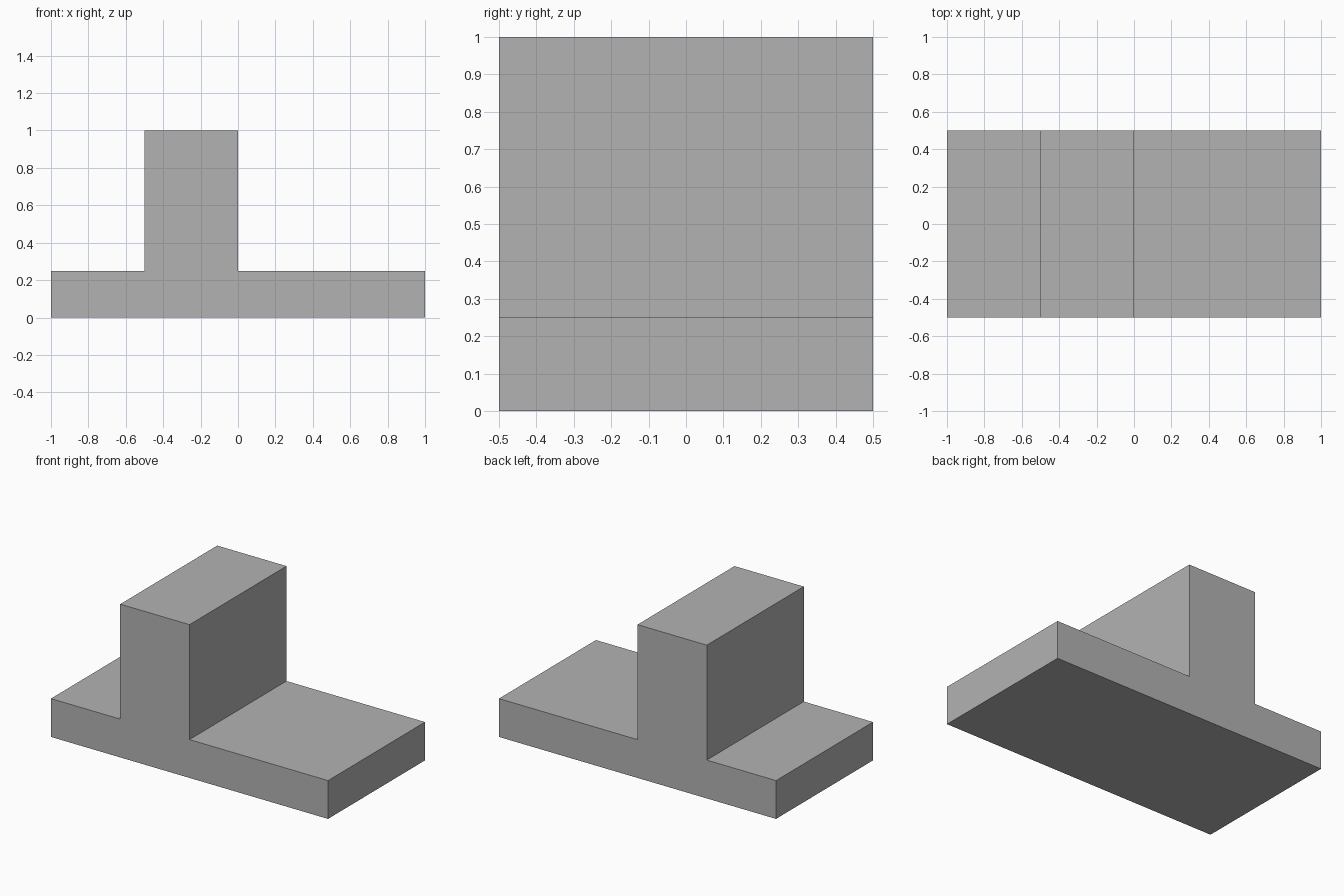
import bpy
import bmesh
from mathutils import Vector

cube = bpy.data.objects.get("Cube")
if cube:
    bpy.data.objects.remove(cube, do_unlink=True)

# Single grey material
grey = bpy.data.materials.new("mid_grey")
grey.use_nodes = True
colour = (0.45, 0.45, 0.45, 1)
grey.diffuse_color = colour
grey.node_tree.nodes["Principled BSDF"].inputs["Base Color"].default_value = colour


def extrude_profile(name, profile, depth, material):
    """Extrude an x-z outline along y, centred on y = 0."""
    bm = bmesh.new()
    face = bm.faces.new([bm.verts.new((x, -depth / 2, z)) for x, z in profile])
    result = bmesh.ops.extrude_face_region(bm, geom=[face], use_keep_orig=True)
    moved = [g for g in result["geom"] if isinstance(g, bmesh.types.BMVert)]
    bmesh.ops.translate(bm, verts=moved, vec=Vector((0, depth, 0)))
    bmesh.ops.recalc_face_normals(bm, faces=bm.faces)
    mesh = bpy.data.meshes.new(name)
    bm.to_mesh(mesh)
    bm.free()
    mesh.materials.append(material)
    obj = bpy.data.objects.new(name, mesh)
    bpy.context.collection.objects.link(obj)
    return obj


# Flat base with an off-centre upright wall, as one solid block
base_top, wall_top = 0.25, 1.0
wall_right, wall_left = -0.5, 0.0
outline = [
    (-1, 0), (1, 0), (1, base_top),
    (wall_left, base_top), (wall_left, wall_top),
    (wall_right, wall_top), (wall_right, base_top),
    (-1, base_top),
]
extrude_profile("base_with_upright_wall", outline, 1.0, grey)
